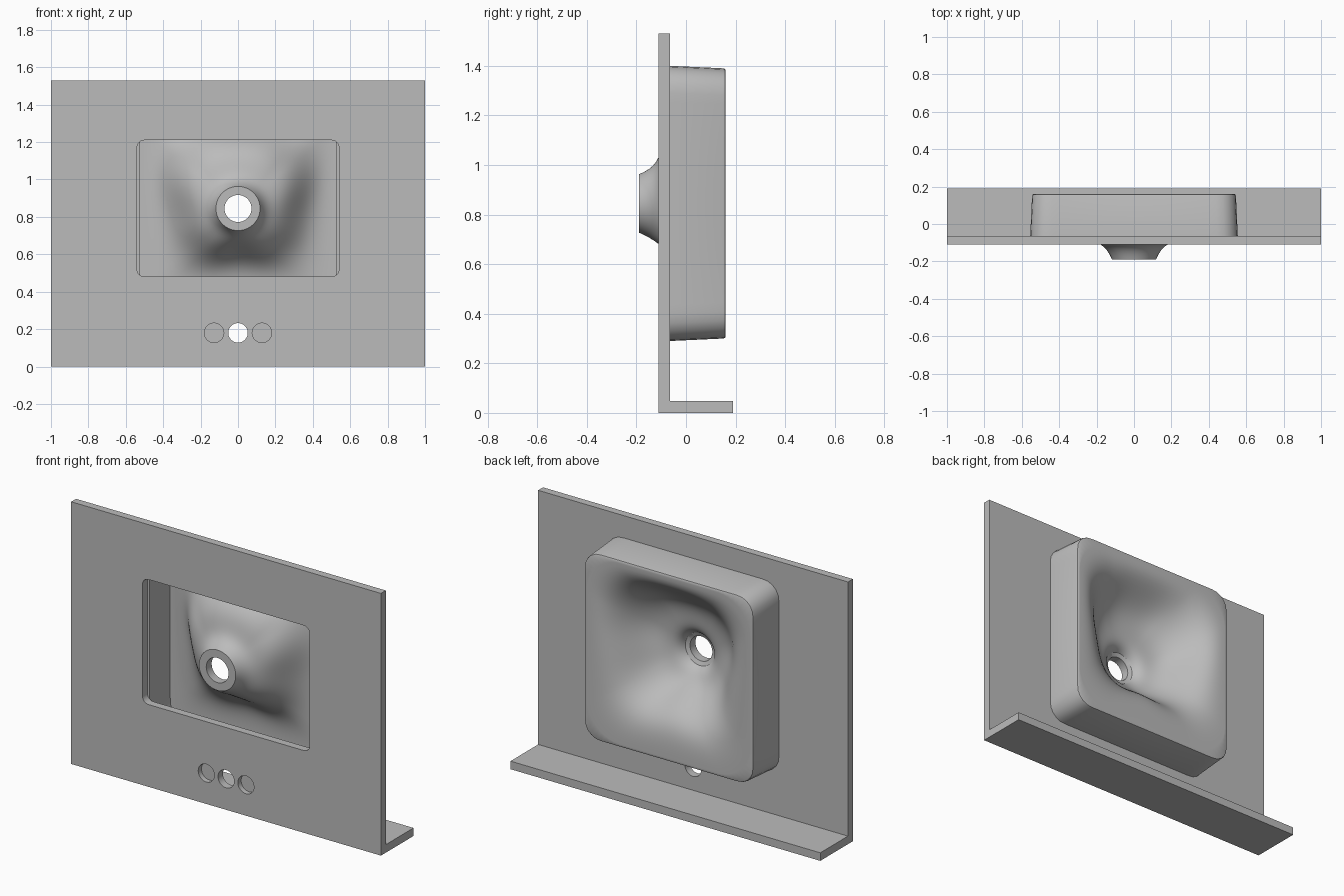
import bpy, bmesh, math
from mathutils import Matrix, Vector

if "Cube" in bpy.data.objects:
    bpy.data.objects.remove(bpy.data.objects["Cube"], do_unlink=True)

grey = bpy.data.materials.new("plain_grey")
grey.use_nodes = True
colour = (0.5, 0.5, 0.5, 1)
grey.diffuse_color = colour
grey.node_tree.nodes["Principled BSDF"].inputs["Base Color"].default_value = colour

CENTRE_Z = 0.845
HOLE, FLANGE = 0.072, 0.118


def make_object(name, bm):
    bmesh.ops.recalc_face_normals(bm, faces=bm.faces)
    mesh = bpy.data.meshes.new(name)
    bm.to_mesh(mesh)
    bm.free()
    mesh.materials.append(grey)
    obj = bpy.data.objects.new(name, mesh)
    bpy.context.collection.objects.link(obj)
    return obj


def prism(name, points, offset):
    bm = bmesh.new()
    face = bm.faces.new([bm.verts.new(p) for p in points])
    new = bmesh.ops.extrude_face_region(bm, geom=[face])["geom"]
    verts = [v for v in new if isinstance(v, bmesh.types.BMVert)]
    bmesh.ops.translate(bm, verts=verts, vec=offset)
    return make_object(name, bm)


def cut(target, cutter):
    cutter.hide_render = True
    mod = target.modifiers.new("cut", "BOOLEAN")
    mod.operation, mod.solver, mod.object = "DIFFERENCE", "EXACT", cutter
    bpy.context.view_layer.objects.active = target
    bpy.ops.object.modifier_apply(modifier=mod.name)
    bpy.data.objects.remove(cutter, do_unlink=True)


def smooth(obj, degrees):
    bpy.ops.object.select_all(action="DESELECT")
    obj.select_set(True)
    bpy.context.view_layer.objects.active = obj
    bpy.ops.object.shade_smooth_by_angle(angle=math.radians(degrees))


def arc(cx, cz, radius, start, end, steps, y):
    angles = [start + (end - start) * i / steps for i in range(steps + 1)]
    return [(cx + radius * math.cos(a), y, cz + radius * math.sin(a)) for a in angles]


# Countertop slab with its upstand, as one L-shaped section
section = [(-0.11, 0), (0.19, 0), (0.19, 0.047), (-0.065, 0.047), (-0.065, 1.53), (-0.11, 1.53)]
counter = prism("countertop", [(-1, y, z) for y, z in section], (2, 0, 0))

# Rounded basin opening
half_w, half_h, corner, mid_z = 0.54, 0.365, 0.04, 0.845
outline = []
for i, (sx, sz) in enumerate([(1, 1), (-1, 1), (-1, -1), (1, -1)]):
    outline += arc(sx * (half_w - corner), mid_z + sz * (half_h - corner), corner,
                   i * math.pi / 2, (i + 1) * math.pi / 2, 8, -0.3)
cut(counter, prism("opening_cutter", outline, (0, 0.4, 0)))

# Tap holes: the middle one goes through, the outer two are blind
for x, depth in [(-0.128, 0.03), (0, 0.2), (0.128, 0.03)]:
    ring = arc(x, 0.18, 0.052, 0, 2 * math.pi, 40, -0.2)[:-1]
    cut(counter, prism("tap_hole_cutter", ring, (0, 0.09 + depth, 0)))
smooth(counter, 30)


def rounded_square(angle, half, corner):
    # distance from the centre to a rounded square's edge
    c, s = sorted((abs(math.cos(angle)), abs(math.sin(angle))), reverse=True)
    k = half - corner
    if half * s / c <= k:
        return half / c
    b = k * (c + s)
    return b + math.sqrt(max(0, b * b - 2 * k * k + corner * corner))


def bowl_point(t, angle, inner, outer, low, high, dip, spread):
    # steep wall lies further out at the top than at the bottom
    r = inner + (outer - inner) * t
    wall = 0.33 + 0.07 * math.sin(angle) - 0.02 * math.cos(4 * angle)
    m = min(0.8, max(0.15, (wall - inner) / (outer - inner)))
    k = (m / (1 - m)) ** 2.2
    rise = t ** 2.2 / (t ** 2.2 + k * (1 - t) ** 2.2)
    return r, low + (high - low) * rise - dip * math.exp((inner - r) / spread)


STEPS = 28
ts = [(i / STEPS) ** 1.3 for i in range(STEPS + 1)]


def basin_section(angle):
    under_edge = rounded_square(angle, 0.525, 0.08)
    bowl_edge = rounded_square(angle, 0.528, 0.22)
    base = rounded_square(angle, 0.555, 0.1)
    top = rounded_square(angle, 0.545, 0.1)
    pts = [(HOLE, -0.19)]
    pts += [bowl_point(t, angle, FLANGE, under_edge, -0.1, 0.125, 0.09, 0.035) for t in ts]
    pts += [(under_edge, -0.065), (base, -0.065), (top, 0.15)]
    pts += [(top - 0.003, 0.157), (top - 0.01, 0.16)]
    pts += [bowl_point(t, angle, 0.095, bowl_edge, -0.075, 0.16, 0.055, 0.03)
            for t in reversed(ts)]
    pts.append((HOLE, -0.14))
    return pts


# Basin: one closed shell with underside, walls, rim, bowl and drain
bm = bmesh.new()
COUNT = 144
rows = []
for i in range(COUNT):
    a = 2 * math.pi * (i + 0.5) / COUNT
    rows.append([bm.verts.new((r * math.cos(a), y, CENTRE_Z + r * math.sin(a)))
                 for r, y in basin_section(a)])
for i, row in enumerate(rows):
    after = rows[(i + 1) % COUNT]
    for j in range(len(row)):
        n = (j + 1) % len(row)
        bm.faces.new((row[j], row[n], after[n], after[j]))
basin = make_object("basin", bm)
smooth(basin, 35)
